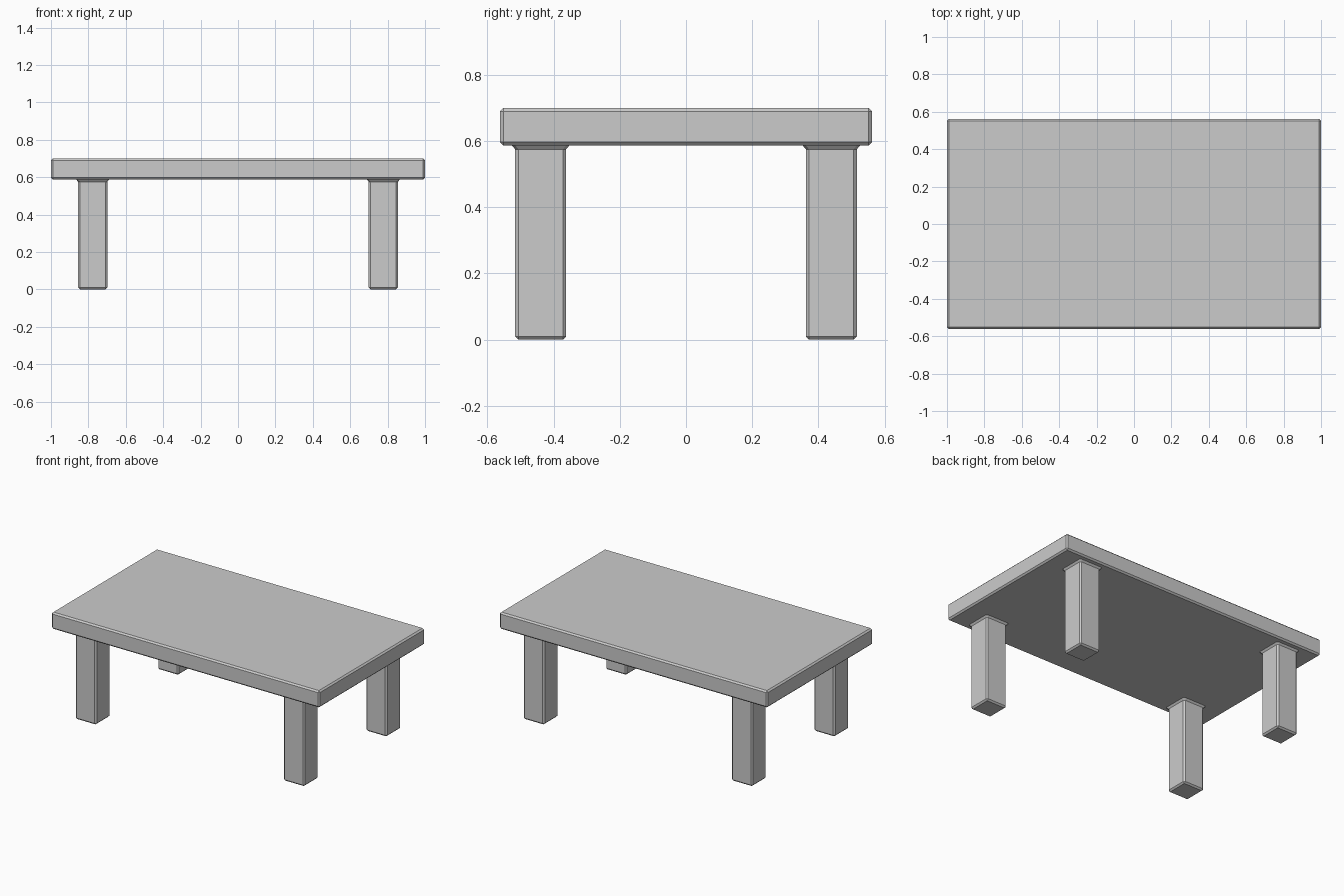
import bpy, bmesh

if "Cube" in bpy.data.objects:
    bpy.data.objects.remove(bpy.data.objects["Cube"])

CH = 0.01                      # chamfer used on every edge
TOP_Z, UNDER_Z = 0.70, 0.587


def finish(name, bm):
    bmesh.ops.remove_doubles(bm, verts=bm.verts, dist=1e-5)
    bmesh.ops.recalc_face_normals(bm, faces=bm.faces)
    mesh = bpy.data.meshes.new(name)
    bm.to_mesh(mesh)
    bm.free()
    obj = bpy.data.objects.new(name, mesh)
    bpy.context.collection.objects.link(obj)
    return obj


# Table top: chamfered slab
bm = bmesh.new()
bmesh.ops.create_cube(bm, size=1)
for v in bm.verts:
    v.co.x *= 2.0
    v.co.y *= 1.124
    v.co.z = TOP_Z if v.co.z > 0 else UNDER_Z
top = finish("table_top", bm)
bevel = top.modifiers.new("chamfer", 'BEVEL')
bevel.width, bevel.segments = CH, 1


def leg(name, cx, cy, hx, hy):
    """Square leg with chamfered corners, chamfered foot and flared top."""
    bm = bmesh.new()
    # (height, outward offset, corner cut) for each ring
    rings = []
    for z, grow, cut in [(0, -CH, 0), (CH, 0, CH), (UNDER_Z - 0.012, 0, CH),
                         (UNDER_Z, CH, CH), (UNDER_Z + 0.005, CH, CH)]:
        a, b = hx + grow, hy + grow
        pts = [(a, b - cut), (a - cut, b), (cut - a, b), (-a, b - cut),
               (-a, cut - b), (cut - a, -b), (a - cut, -b), (a, cut - b)]
        rings.append([bm.verts.new((cx + x, cy + y, z)) for x, y in pts])
    for lo, hi in zip(rings, rings[1:]):
        for i in range(8):
            j = (i + 1) % 8
            bm.faces.new((lo[i], lo[j], hi[j], hi[i]))
    bm.faces.new(rings[0][::-1])
    bm.faces.new(rings[-1])
    return finish(name, bm)


# Four legs
for sx, side in ((-1, "left"), (1, "right")):
    for sy, end in ((-1, "front"), (1, "back")):
        leg(f"{end}_{side}_leg", sx * 0.777, sy * 0.439, 0.078, 0.077)
